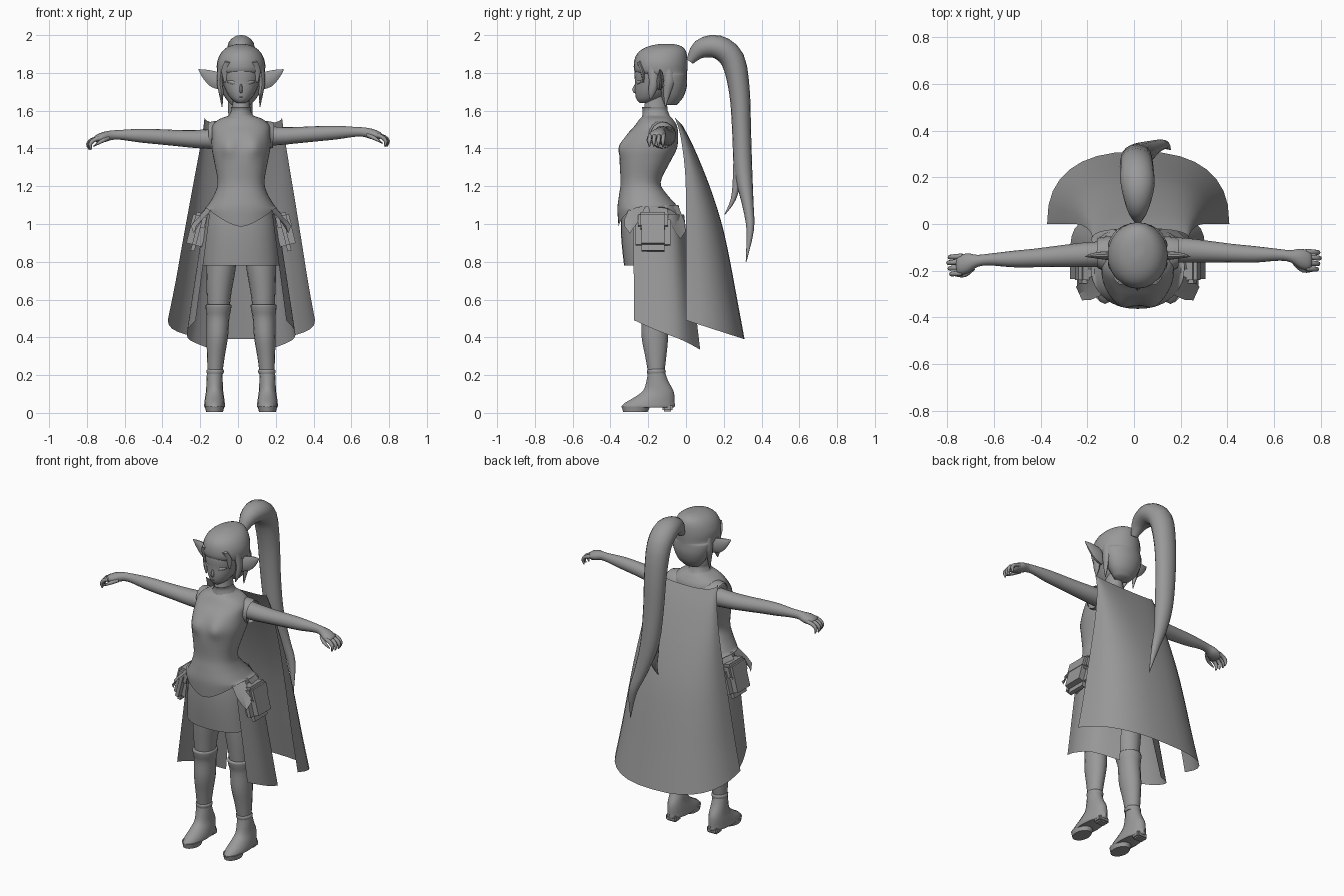
import bpy, bmesh, math
from mathutils import Vector, Matrix

MAT = bpy.data.materials.new("plain grey")
MAT.diffuse_color = (0.32, 0.32, 0.32, 1)
CX = 0.016  # body axis


def finish(name, bm, angle=50):
    bmesh.ops.remove_doubles(bm, verts=bm.verts, dist=1e-5)
    bmesh.ops.recalc_face_normals(bm, faces=bm.faces)
    me = bpy.data.meshes.new(name)
    bm.to_mesh(me)
    bm.free()
    me.materials.append(MAT)
    ob = bpy.data.objects.new(name, me)
    bpy.context.collection.objects.link(ob)
    bpy.context.view_layer.objects.active = ob
    ob.select_set(True)
    bpy.ops.object.shade_smooth_by_angle(angle=math.radians(angle))
    ob.select_set(False)
    return ob


def spline(rows, sub):
    """Catmull-Rom through rows of equal-length tuples."""
    out = []
    for i in range(len(rows) - 1):
        p = [rows[max(i - 1, 0)], rows[i], rows[i + 1], rows[min(i + 2, len(rows) - 1)]]
        for k in range(sub):
            t = k / sub
            out.append(tuple(0.5 * (2 * b + (c - a) * t + (2 * a - 5 * b + 4 * c - d) * t * t
                                    + (3 * b - a - 3 * c + d) * t ** 3) for a, b, c, d in zip(*p)))
    return out + [tuple(rows[-1])]


def spow(v, p):
    return math.copysign(abs(v) ** p, v)


def skin(name, grid, close=False, caps=False, angle=50):
    bm = bmesh.new()
    vs = [[bm.verts.new(p) for p in row] for row in grid]
    n = len(grid[0])
    for a, b in zip(vs, vs[1:]):
        for j in range(n if close else n - 1):
            k = (j + 1) % n
            bm.faces.new((a[j], a[k], b[k], b[j]))
    if caps:
        bm.faces.new(vs[0])
        bm.faces.new(vs[-1])
    return finish(name, bm, angle)


def tube(name, rows, side=(1, 0, 0), axis=None, n=16, sub=3, power=1.0, caps=True, warp=None):
    """Rows are (x, y, z, half size along side, half size across)."""
    rows = spline(rows, sub)
    c = [Vector(r[:3]) for r in rows]
    side, grid = Vector(side), []
    for i, r in enumerate(rows):
        t = Vector(axis) if axis else c[min(i + 1, len(c) - 1)] - c[max(i - 1, 0)]
        up = t.cross(side).normalized()
        ring = []
        for j in range(n):
            u = 2 * math.pi * j / n
            p = (c[i] + side * spow(math.cos(u), power) * max(r[3], 0.001)
                 + up * spow(math.sin(u), power) * max(r[4], 0.001))
            ring.append(warp(p) if warp else p)
        grid.append(ring)
    return skin(name, grid, True, caps)


def upright(name, rows, x=CX, **kw):
    """Rows are (z, y, half width, half depth)."""
    return tube(name, [(x, y, z, a, b) for z, y, a, b in rows], axis=(0, 0, 1), **kw)


def box(name, size, matrix, bevel=0.0):
    bm = bmesh.new()
    bmesh.ops.create_cube(bm, size=1, matrix=Matrix.Diagonal((*size, 1)))
    if bevel:
        bmesh.ops.bevel(bm, geom=bm.edges[:], offset=bevel, segments=2, affect='EDGES')
    bmesh.ops.transform(bm, matrix=matrix, verts=bm.verts)
    return finish(name, bm, 40)


# Tunic: hem dips to a point in the middle, front swells at the bust
def shape_tunic(p):
    if p.z < 1.09:
        f = max(0, 1 - (abs(p.x - CX) / 0.19) ** 1.5)
        p.z = 1.09 + (p.z - 1.09) * f
    if p.y < -.2:
        p.y -= .026 * math.exp(-((abs(p.x - CX) - .07) / .045) ** 2 - ((p.z - 1.41) / .05) ** 2)
    return p


upright("tunic", [(1.60, -.158, .05, .058), (1.575, -.158, .064, .07), (1.555, -.158, .115, .088),
                  (1.52, -.16, .152, .112), (1.47, -.178, .155, .136), (1.40, -.195, .155, .147),
                  (1.33, -.217, .142, .134), (1.22, -.24, .124, .106), (1.15, -.225, .145, .13),
                  (1.08, -.2, .185, .163), (0.985, -.185, .2, .172)],
        n=44, sub=4, power=.88, caps=False, warp=shape_tunic)
upright("neck", [(1.70, -.15, .045, .05), (1.63, -.16, .046, .06), (1.56, -.158, .058, .065)])
upright("collar", [(1.565, -.158, .07, .075), (1.60, -.163, .052, .066), (1.62, -.167, .054, .068)], caps=False)
upright("skirt", [(1.10, -.19, .165, .15), (1.0, -.18, .188, .165), (.9, -.175, .198, .166),
                  (.78, -.172, .204, .156)], n=28, power=.85, caps=False)

# Head, hair and face
upright("face", [(1.64, -.22, .02, .025), (1.66, -.2, .05, .062), (1.70, -.178, .078, .092),
                 (1.75, -.16, .097, .11), (1.81, -.15, .108, .122), (1.88, -.14, .09, .11)], n=20)
upright("hair", [(1.63, -.085, .05, .035), (1.67, -.075, .085, .06), (1.73, -.08, .112, .085),
                 (1.785, -.095, .124, .1), (1.80, -.13, .126, .136), (1.85, -.134, .128, .142),
                 (1.90, -.128, .11, .132), (1.933, -.115, .078, .103), (1.95, -.105, .035, .055),
                 (1.953, -.105, .01, .02)], n=24)
tube("nose", [(CX, -.255, 1.75, .005, .008), (CX, -.273, 1.71, .009, .012), (CX, -.262, 1.695, .006, .005)], n=8)
tube("mouth", [(CX - .022, -.25, 1.672, .006, .004), (CX, -.26, 1.672, .008, .006),
               (CX + .022, -.25, 1.672, .006, .004)], side=(0, 1, 0), n=8)
for k, (x, z) in enumerate([(-.078, 1.75), (-.03, 1.785), (.03, 1.785), (.078, 1.75)]):
    tube(f"fringe_lock_{k}", [(CX + x * .8, -.25, 1.86, .025, .012),
                              (CX + x, -.265 + abs(x) * .45, 1.81, .026, .012),
                              (CX + x * 1.1, -.265 + abs(x) * .5, z, .003, .003)], n=8)

# Ponytail: arches up from the crown, then hangs behind and splits in two
tube("ponytail", [(CX, .02, 1.86, .02, .02), (CX, .075, 1.925, .05, .05), (CX, .165, 1.938, .072, .062),
                  (CX - .005, .247, 1.87, .072, .064), (CX - .005, .283, 1.70, .067, .055),
                  (CX, .294, 1.5, .062, .05), (CX + .02, .303, 1.28, .055, .048), (CX + .065, .328, 1.1, .04, .03),
                  (CX + .11, .34, .97, .025, .02), (CX + .14, .318, .8, .002, .002)])
tube("ponytail_strand", [(CX + .01, .285, 1.45, .04, .035), (CX + .015, .272, 1.25, .035, .025),
                         (CX + .025, .25, 1.13, .02, .014), (CX + .03, .205, 1.05, .002, .002)], n=10)

for s, tag in ((-1, "left"), (1, "right")):
    def X(v):
        return CX + s * v

    # Pointed ear, eye and side locks
    tube(f"{tag}_ear", [(X(.09), -.14, 1.74, .02, .035), (X(.14), -.135, 1.765, .018, .045),
                        (X(.19), -.135, 1.795, .011, .026), (X(.225), -.14, 1.818, .001, .002)],
         side=(0, 1, 0), n=10)
    tube(f"{tag}_eye", [(X(.02), -.258, 1.745, .006, .004), (X(.045), -.254, 1.75, .007, .011),
                        (X(.072), -.236, 1.755, .006, .004)], side=(0, 1, 0), n=8)
    for k, (y, z) in enumerate([(-.18, 1.66), (-.1, 1.62)]):
        tube(f"{tag}_side_lock_{k}", [(X(.1), y, 1.84, .02, .028), (X(.112), y + .01, 1.76, .016, .026),
                                      (X(.106), y, 1.70, .013, .02), (X(.1), y - .01, z, .002, .002)], n=8)

    # Arm, cap sleeve and hand
    dz, dy = .008 * s, .01 * s
    tube(f"{tag}_arm", [(s * x, y + dy, z + dz, a, b) for x, y, z, a, b in [
        (.12, -.118, 1.458, .055, .054), (.22, -.122, 1.458, .052, .048), (.32, -.128, 1.463, .046, .043),
        (.42, -.135, 1.47, .04, .04), (.52, -.14, 1.476, .035, .036), (.62, -.142, 1.48, .025, .026),
        (.67, -.148, 1.478, .026, .025), (.71, -.158, 1.468, .042, .027), (.745, -.165, 1.458, .042, .022),
        (.757, -.165, 1.453, .03, .013)]], side=(0, 1, 0))
    tube(f"{tag}_sleeve", [(X(.09), -.132, 1.475, .08, .07), (X(.135), -.13, 1.472, .076, .073),
                           (X(.172), -.124, 1.47, .064, .068)], side=(0, 1, 0), caps=False)
    for k in range(4):
        y = -.128 - .024 * k + dy
        r = .8 - .006 * abs(k - 1)
        tube(f"{tag}_finger_{k}", [(s * .735, y, 1.462 + dz, .012, .012), (s * (r - .025), y - .002, 1.452 + dz, .011, .011),
                                   (s * (r - .006), y - .004, 1.43 + dz, .01, .01),
                                   (s * (r - .012), y - .004, 1.402 + dz, .004, .004)], side=(0, 1, 0), n=8)
    tube(f"{tag}_thumb", [(s * .69, -.175 + dy, 1.462 + dz, .014, .014), (s * .725, -.207 + dy, 1.445 + dz, .011, .011),
                          (s * .765, -.21 + dy, 1.42 + dz, .004, .004)], side=(0, 0, 1), n=8)

    # Leg, boot and shoe
    tube(f"{tag}_leg", [(X(x), y, z, a, b) for x, y, z, a, b in [
        (.1, -.17, .95, .085, .095), (.106, -.17, .78, .08, .09), (.116, -.172, .64, .066, .074),
        (.12, -.172, .52, .055, .06)]], axis=(0, 0, 1))
    tube(f"{tag}_boot", [(X(x), y, z, a, b) for x, y, z, a, b in [
        (.119, -.172, .575, .06, .07), (.119, -.172, .57, .068, .079), (.12, -.17, .54, .066, .075),
        (.122, -.168, .5, .06, .068), (.126, -.165, .4, .057, .07), (.133, -.16, .3, .047, .056),
        (.137, -.158, .22, .04, .044)]], axis=(0, 0, 1))
    upright(f"{tag}_ankle_cuff", [(.235, -.157, .038, .042), (.222, -.157, .047, .05), (.205, -.157, .042, .047)], x=X(.137))
    upright(f"{tag}_shoe", [(.22, -.157, .04, .044), (.17, -.152, .043, .057), (.12, -.147, .045, .079),
                            (.085, -.165, .05, .104), (.055, -.19, .054, .13), (.035, -.2, .055, .141),
                            (.028, -.203, .052, .138)], x=X(.14))
    box(f"{tag}_heel", (.07, .055, .04), Matrix.Translation((X(.14), -.098, .028)), .008)
    upright(f"{tag}_sole", [(.035, -.265, .052, .075), (.005, -.268, .045, .065)], x=X(.14), sub=1)

    # Long side panel of the coat, sweeping from hip to the back
    top = spline([(.165, -.28, 1.05), (.192, -.18, 1.05), (.165, -.06, 1.05), (.04, -.01, 1.05)], 4)
    low = spline([(.24, -.274, .49), (.284, -.15, .435), (.27, -.02, .385), (.15, .075, .335)], 4)
    skin(f"{tag}_coat_panel", [[(X(a[0] + (b[0] - a[0]) * t), a[1] + (b[1] - a[1]) * t, a[2] + (b[2] - a[2]) * t)
                                for a, b in zip(top, low)] for t in [i / 6 for i in range(7)]])

    # Pointed hip flaps hanging below the waist
    for k, (deg, w, drop, reach) in enumerate([(-24, .045, .15, .11), (14, .05, .12, .08), (44, .055, .18, .075)]):
        u = math.radians(deg)
        out = Vector((s * math.cos(u), math.sin(u), 0))
        along = Vector((-s * math.sin(u), math.cos(u), 0))
        base = Vector((X(.165 * math.cos(u)), -.19 + .155 * math.sin(u), 1.10))
        skin(f"{tag}_hip_flap_{k}", [[base + along * q * w for q in (-1, 0, 1)],
                                     [base + out * reach * .7 + along * q * w - Vector((0, 0, drop * .5)) for q in (-1, 0, 1)],
                                     [base + out * reach + along * q * w * .7 - Vector((0, 0, drop - abs(q) * .04))
                                      for q in (-1, 0, 1)]], angle=25)

    # Hip pouch: soft bag with a folded lid
    m = Matrix.Translation((X(.232), -.175, .955)) @ Matrix.Rotation(-s * .25, 4, 'Y')
    box(f"{tag}_pouch", (.085, .185, .2), m, .032)
    box(f"{tag}_pouch_lid", (.09, .16, .09), m @ Matrix.Translation((0, 0, .06)), .015)

# Cape: rows are (z, front edge y, back y, half width, centre x)
rows = spline([(1.565, -.06, -.02, .205, .028), (1.47, -.03, .035, .217, .028), (1.28, -.005, .118, .25, .026),
               (1.08, 0, .187, .285, .024), (.9, 0, .23, .316, .022), (.68, 0, .273, .353, .02),
               (.49, 0, .31, .39, .018)], 3)
cape = []
for i, (z, yf, yb, hw, cx) in enumerate(rows):
    f = i / (len(rows) - 1)
    line = []
    for j in range(17):
        u = math.pi * j / 16
        c, w = spow(math.cos(u), .82), max(math.sin(u), 0) ** .82
        line.append((cx + hw * c, yf + (yb - yf) * w, z - w * (.04 * (1 - f) + .1 * f)))
    cape.append(line)
skin("cape", cape)
